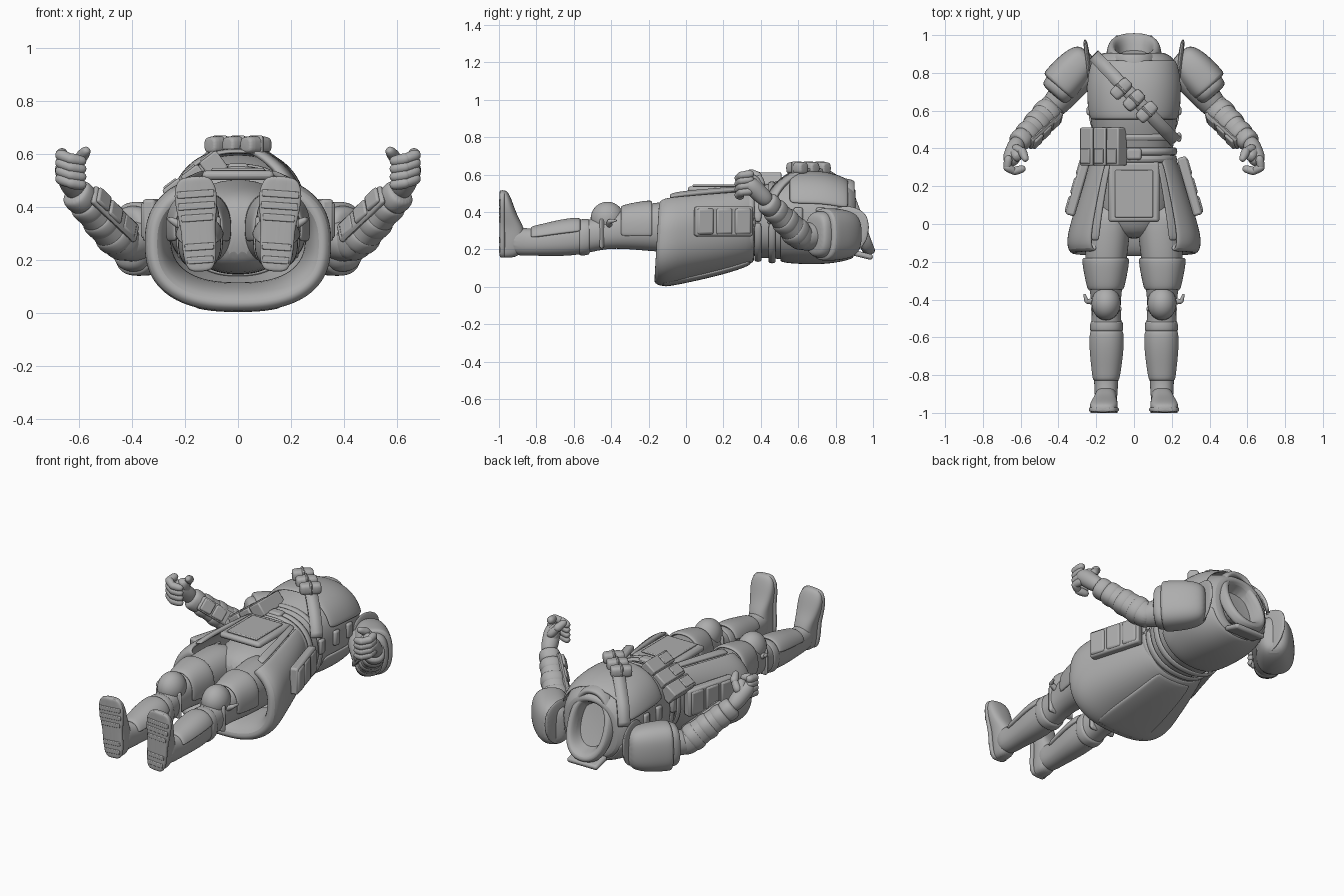
import bpy, bmesh, math
from mathutils import Matrix, Vector, Euler

if "Cube" in bpy.data.objects:
    bpy.data.objects.remove(bpy.data.objects["Cube"])

grey = bpy.data.materials.new("armour_grey")
grey.use_nodes = True
grey.diffuse_color = (0.42, 0.42, 0.42, 1)
grey.node_tree.nodes["Principled BSDF"].inputs["Base Color"].default_value = (0.42, 0.42, 0.42, 1)


def finish(name, bm, mirror=False, solid=0, bevel=0, sub=0):
    bmesh.ops.recalc_face_normals(bm, faces=bm.faces)
    mesh = bpy.data.meshes.new(name)
    bm.to_mesh(mesh)
    bm.free()
    mesh.materials.append(grey)
    obj = bpy.data.objects.new(name, mesh)
    bpy.context.collection.objects.link(obj)
    if solid:
        mod = obj.modifiers.new("thickness", 'SOLIDIFY')
        mod.thickness, mod.offset = solid, 0
    if bevel:
        mod = obj.modifiers.new("bevel", 'BEVEL')
        mod.width, mod.segments = bevel, 2
    if sub:
        mod = obj.modifiers.new("smooth", 'SUBSURF')
        mod.levels = mod.render_levels = sub
    if mirror:
        obj.modifiers.new("mirror", 'MIRROR')
    bpy.ops.object.select_all(action='DESELECT')
    obj.select_set(True)
    bpy.context.view_layer.objects.active = obj
    bpy.ops.object.shade_smooth_by_angle(angle=math.radians(40))
    return obj


def aim(p, q, ref=(0, 0, 1)):
    """Frame at p whose y axis points to q."""
    y = (Vector(q) - Vector(p)).normalized()
    x = y.cross(Vector(ref)).normalized()
    m = Matrix((x, y, x.cross(y))).transposed().to_4x4()
    m.translation = p
    return m


def loft(name, rows, frame=None, arc=None, power=2.3, tilt=0, n=20, sub=2, **kw):
    """Rings (x, y, z, rx, rz) stacked along y; arc in degrees makes an open shell."""
    bm = bmesh.new()
    rings = []
    for x, y, z, rx, rz in rows:
        ring = []
        for i in range(n):
            a = math.radians(arc[0] + (arc[1] - arc[0]) * i / (n - 1)) if arc else math.tau * i / n
            c, s = math.cos(a), math.sin(a)
            px = rx * math.copysign(abs(c) ** (2 / power), c)
            pz = rz * math.copysign(abs(s) ** (2 / power), s)
            ring.append(bm.verts.new((x + px, y + tilt * pz, z + pz)))
        rings.append(ring)
    for lo, hi in zip(rings, rings[1:]):
        for i in range(n - 1 if arc else n):
            j = (i + 1) % n
            bm.faces.new((lo[i], lo[j], hi[j], hi[i]))
    if not arc:
        bm.faces.new(rings[0])
        bm.faces.new(rings[-1])
    if frame:
        bm.transform(frame)
    return finish(name, bm, sub=sub, **kw)


def limb(name, p, q, r0, r1, mirror=True):
    """Capsule between two joints."""
    d = (Vector(q) - Vector(p)).length
    rows = [(-.8 * r0, .55 * r0), (0, r0), (d / 2, (r0 + r1) / 2), (d, r1), (d + .8 * r1, .55 * r1)]
    return loft(name, [(0, y, 0, r, r) for y, r in rows], aim(p, q), power=2, n=12, mirror=mirror)


def box(name, loc, size, rot=(0, 0, 0), bevel=.012, frame=None, **kw):
    bm = bmesh.new()
    bmesh.ops.create_cube(bm, size=1, matrix=Matrix.LocRotScale(Vector(loc), Euler(rot), Vector(size)))
    if frame:
        bm.transform(frame)
    return finish(name, bm, bevel=bevel, **kw)


def blob(name, loc, radii, rot=(0, 0, 0)):
    bm = bmesh.new()
    bmesh.ops.create_uvsphere(bm, u_segments=28, v_segments=16, radius=1,
                              matrix=Matrix.LocRotScale(Vector(loc), Euler(rot), Vector(radii)))
    return finish(name, bm, mirror=True)


# Torso with hollow neck
body = [(0, .33, .335, .205, .19), (0, .42, .35, .21, .195), (0, .5, .36, .225, .215),
        (0, .62, .37, .24, .235), (0, .75, .365, .245, .235), (0, .85, .35, .235, .205), (0, .91, .35, .18, .18)]
loft("torso", body + [(0, .91, .35, .1, .14), (0, .78, .35, .09, .11)])
loft("pelvis", [(0, -.08, .31, .08, .09), (0, 0, .31, .2, .16), (0, .2, .32, .2, .18), (0, .38, .335, .2, .19)])
loft("collar", [(0, .87, .35, .155, .2), (0, .92, .36, .145, .19), (0, .945, .36, .135, .18),
                (0, .955, .36, .115, .155), (0, .93, .36, .09, .13), (0, .76, .36, .08, .11)], tilt=-.37)
loft("chin_guard", [(0, .83, .35, .13, .22), (0, .88, .35, .125, .21), (0, .9, .35, .11, .2)],
     arc=(35, 145), solid=.03)
box("neck_guard", (0, .945, .17), (.2, .11, .03), (-.25, 0, 0))
loft("breastplate", [(0, .55, .37, .235, .24), (0, .65, .37, .25, .245), (0, .77, .365, .25, .24),
                     (0, .87, .35, .225, .215)], arc=(15, 165), solid=.02)
loft("backplate", [(0, .5, .36, .23, .22), (0, .62, .37, .25, .24), (0, .77, .365, .25, .235),
                   (0, .9, .35, .19, .19)], arc=(195, 345), solid=.02)
for y, w in ((.345, .22), (.385, .222), (.46, .23)):
    loft("belt_band", [(0, y - .02, .345, w, w - .02), (0, y, .345, w + .006, w - .012),
                       (0, y + .02, .345, w, w - .02)], solid=.012, arc=(0, 360), n=28, sub=1)
box("belt_buckle", (0, .37, .55), (.08, .06, .03))
for y in (.46, .6, .72):
    box("side_clasp", (.238, y, .38), (.025, .05, .09), mirror=True)


# Bandolier following the chest
def chest(a):
    y = .68
    for _ in range(12):
        k = next((k for k in range(len(body) - 2) if y <= body[k + 1][1]), len(body) - 2)
        f = (y - body[k][1]) / (body[k + 1][1] - body[k][1])
        x0, _y, z, rx, rz = Vector(body[k]).lerp(Vector(body[k + 1]), f)
        x = (rx + .015) * math.cos(a)
        y += .5 * (.67 - 1.05 * x - y)
    return Vector((x, y, z + (rz + .022) * max(0, math.sin(a)) ** .87))


path = [chest(math.radians(18 + 150 * i / 24)) for i in range(25)]
bm = bmesh.new()
edge = Vector((.024, .024, 0))
pairs = [(bm.verts.new(p - edge), bm.verts.new(p + edge)) for p in path]
for (a, b), (c, d) in zip(pairs, pairs[1:]):
    bm.faces.new((a, b, d, c))
finish("bandolier", bm, solid=.018)
for x in (-.068, 0, .068):
    frame = Matrix.Translation((x, .655 - .9 * x, .635)) @ Matrix.Rotation(-.8, 4, 'Z')
    loft("bandolier_pouch", [(0, -.06, 0, .025, .025), (0, -.05, 0, .036, .034),
                             (0, .05, 0, .036, .034), (0, .06, 0, .025, .025)], frame, power=3)
    box("pouch_strap", (0, 0, .002), (.074, .016, .068), frame=frame, bevel=.01)

# Coat skirt with rolled hem, open at the front
loft("coat_skirt", [(0, .38, .34, .2, .2), (0, .2, .31, .265, .225), (0, 0, .28, .325, .24),
                    (0, -.08, .265, .345, .25), (0, -.14, .26, .34, .245), (0, -.155, .26, .31, .215),
                    (0, -.09, .27, .275, .18), (0, .1, .29, .26, .18)],
     arc=(126, 414), power=2.5, n=36, tilt=.06, solid=.025)
for arc in ((54, 63), (117, 126)):
    loft("coat_front_edge", [(0, .33, .335, .23, .218), (0, .2, .31, .275, .235), (0, 0, .28, .335, .25),
                             (0, -.09, .265, .348, .25)], arc=arc, power=2.5, n=5, solid=.02)
loft("back_panel", [(0, .35, .34, .235, .215), (0, .2, .31, .28, .235), (0, 0, .28, .335, .25),
                    (0, -.13, .26, .35, .255)], arc=(246, 294), power=2.5, n=9, solid=.02)
box("front_panel", (0, .17, .52), (.27, .32, .035), bevel=.015)
box("front_panel_plate", (0, .16, .542), (.2, .25, .012), bevel=.005)
for k, y in enumerate((.1, .2, .3)):
    box("hip_pouch", (.333 - .03 * k, y, .35), (.05, .092, .14), (0, 0, .28), mirror=True)
box("hip_pouch_backing", (.295, .2, .35), (.05, .32, .16), (0, 0, .28), mirror=True)
for k in range(3):
    frame = Matrix.Translation((-.232 + .07 * k, .41, .455 + .052 * k)) @ Matrix.Rotation(-.65, 4, 'Y')
    box("magazine_pouch", (0, 0, 0), (.08, .2, .08), frame=frame, bevel=.007)
    box("magazine_flap", (0, -.05, .042), (.06, .08, .01), frame=frame, bevel=.004)

# Legs and boots
loft("leg", [(.13, .12, .32, .12, .14), (.14, -.05, .32, .12, .14), (.15, -.2, .32, .112, .13),
             (.15, -.35, .31, .085, .105), (.147, -.45, .285, .075, .085), (.145, -.55, .265, .083, .092),
             (.145, -.66, .255, .084, .093), (.147, -.8, .238, .066, .072), (.148, -.88, .24, .062, .075),
             (.148, -.95, .255, .06, .08)], mirror=True)
loft("thigh_plate", [(.15, -.18, .322, .115, .13), (.15, -.2, .322, .119, .135), (.15, -.3, .318, .1, .122),
                     (.15, -.35, .315, .088, .11)], arc=(-20, 200), solid=.015, mirror=True)
loft("boot_top", [(.145, -.51, .268, .078, .088), (.145, -.52, .268, .088, .098), (.145, -.56, .264, .09, .1),
                  (.145, -.58, .262, .083, .092)], mirror=True)
loft("shin_guard", [(.145, -.56, .265, .086, .098), (.145, -.66, .255, .087, .099), (.147, -.78, .243, .071, .08),
                    (.148, -.83, .24, .064, .074)], arc=(15, 165), solid=.02, mirror=True)
foot = [(-.005, .03, .04), (.02, .052, .06), (.09, .06, .073), (.16, .058, .066),
        (.22, .07, .048), (.29, .077, .036), (.335, .065, .027), (.358, .04, .018)]
foot_frame = aim((.14, -.998, .16), (.165, -.998, .51), (0, 1, 0))
loft("boot", [(0, y, rz, rx, rz) for y, rx, rz in foot], foot_frame, power=2.5, mirror=True)
loft("boot_sole", [(0, y, .016, rx + .006, .015) for y, rx, rz in foot], foot_frame, power=4, mirror=True)
for y, w in ((.04, .1), (.09, .11), (.2, .12), (.245, .14), (.29, .14)):
    box("sole_tread", (0, y, .002), (w, .026, .01), frame=foot_frame, bevel=.004, mirror=True)
blob("knee_pad", (.148, -.42, .365), (.077, .09, .09))
box("knee_strap", (.147, -.45, .285), (.165, .025, .16), bevel=.04, mirror=True)
limb("knee_hook", (.215, -.41, .33), (.25, -.41, .35), .018, .013)
limb("knee_hook_tip", (.25, -.41, .35), (.262, -.375, .355), .013, .007)

# Arms
shoulder, elbow, wrist = (.27, .8, .3), (.43, .62, .26), (.61, .435, .45)
limb("upper_arm", shoulder, elbow, .09, .075)
fore = aim(elbow, wrist)
loft("forearm", [(0, -.05, 0, .05, .05), (0, 0, 0, .075, .075), (0, .1, 0, .07, .073),
                 (0, .22, 0, .06, .063), (0, .33, 0, .05, .054)], fore, mirror=True)
for y, r in ((.06, .077), (.15, .072), (.24, .065), (.3, .06)):
    loft("forearm_wrap", [(0, y - .04, 0, r - .01, r - .008), (0, y - .02, 0, r, r + .002),
                          (0, y + .02, 0, r, r + .002), (0, y + .04, 0, r - .012, r - .01)],
         fore, mirror=True)
outer = fore @ Matrix.Rotation(-.35, 4, 'Y')
box("bracer", (.066, .16, 0), (.024, .27, .085), (0, 0, .06), frame=outer, mirror=True)
for y in (.08, .17, .25):
    box("bracer_plate", (.077, y, 0), (.018, .07, .07), (0, 0, .06), frame=outer, bevel=.008, mirror=True)

# Shoulder armour
pad = aim((.245, .9, .28), (.425, .7, .28))
loft("shoulder_pad", [(0, -.01, 0, .05, .08), (0, .02, 0, .085, .12), (0, .1, 0, .105, .138),
                      (0, .18, 0, .108, .142), (0, .225, 0, .108, .142), (0, .24, 0, .095, .13)],
     pad, power=2.6, mirror=True)
loft("shoulder_pad_rim", [(.01, .2, 0, .09, .125), (.01, .245, 0, .092, .128), (.01, .27, 0, .085, .115),
                          (.01, .285, 0, .07, .09)], pad, power=2.6, mirror=True)
loft("shoulder_fin", [(.235, .75, .3, .012, .08), (.24, .82, .3, .014, .14), (.25, .91, .3, .014, .13),
                      (.26, .98, .32, .01, .06)], mirror=True)

# Hands with curled fingers
limb("palm", (.62, .425, .47), (.65, .345, .545), .048, .05)
limb("hand_heel", (.64, .395, .5), (.62, .36, .57), .045, .035)
for k in range(4):
    z = .492 + .03 * k
    joints = [(.665, .345, z + .02), (.672, .3, z + .015), (.635, .28, z), (.59, .292, z - .008)]
    for a, b in zip(joints, joints[1:]):
        limb("finger", a, b, .024, .021)
thumb = [(.625, .4, .55), (.592, .385, .59), (.575, .345, .612)]
for a, b in zip(thumb, thumb[1:]):
    limb("thumb", a, b, .026, .02)
